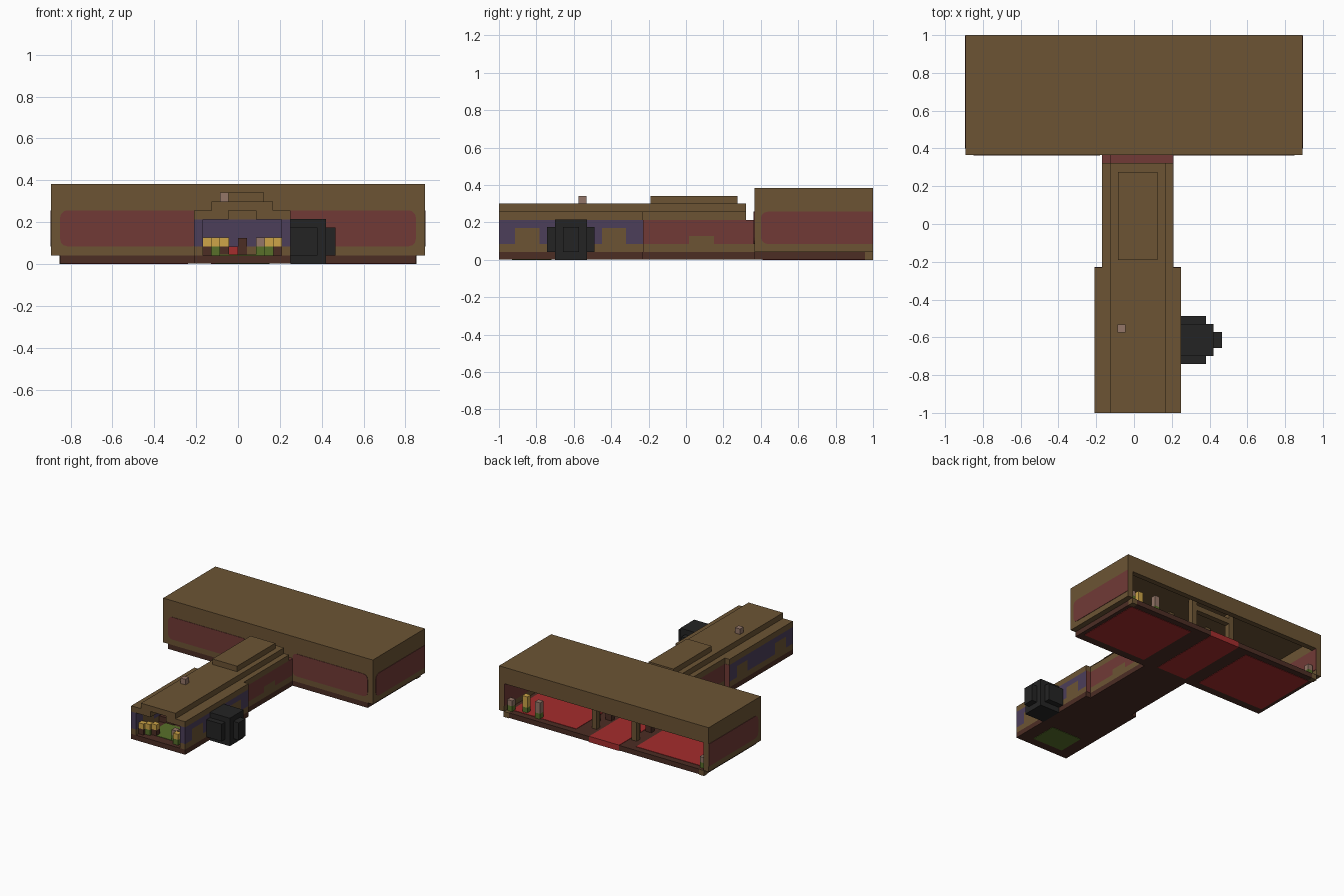
import bpy, bmesh, math
from mathutils import Vector

cube = bpy.data.objects.get("Cube")
if cube:
    bpy.data.objects.remove(cube)


def material(name, rgb):
    lin = [((c / 255 + 0.055) / 1.055) ** 2.4 for c in rgb]
    m = bpy.data.materials.new(name)
    m.use_nodes = True
    m.diffuse_color = (*lin, 1)
    m.node_tree.nodes["Principled BSDF"].inputs["Base Color"].default_value = (*lin, 1)
    return m


BROWN = material("timber brown", (108, 84, 52))
DARK = material("dark wood", (76, 45, 36))
RED = material("wall red", (113, 58, 54))
PURPLE = material("wall purple", (76, 62, 90))
BLACK = material("black", (36, 36, 36))
CARPET = material("carpet red", (165, 45, 45))
GREEN = material("green", (88, 112, 42))
YELLOW = material("yellow", (205, 165, 72))
SKIN = material("pale clay", (148, 118, 104))

V = 0.042  # size of one building block


def finish(name, bm, mat):
    bmesh.ops.recalc_face_normals(bm, faces=bm.faces)
    mesh = bpy.data.meshes.new(name)
    bm.to_mesh(mesh)
    bm.free()
    mesh.materials.append(mat)
    ob = bpy.data.objects.new(name, mesh)
    bpy.context.collection.objects.link(ob)
    return ob


def box(name, mat, x, y, z):
    """Box from (low, high) ranges on each axis."""
    bm = bmesh.new()
    bmesh.ops.create_cube(bm, size=1)
    for v in bm.verts:
        v.co = [r[0] if c < 0 else r[1] for c, r in zip(v.co, (x, y, z))]
    return finish(name, bm, mat)


def panel(name, u, w, place, out, round_end=True, r=0.035):
    """Thin rounded panel; place maps (u, w) to a point, out is its thickness."""
    bm = bmesh.new()
    pts = []
    corners = [(u[1], w[1], 0), (u[0], w[1], 1), (u[0], w[0], 2), (u[1], w[0], 3)]
    for cu, cw, k in corners:
        if not round_end and k in (0, 3):
            pts.append((cu, cw))
            continue
        sx, sz = (-1 if k in (0, 3) else 1), (-1 if k < 2 else 1)
        for i in range(4):
            a = math.pi / 2 * (k + i / 3)
            pts.append((cu + r * (sx + math.cos(a)), cw + r * (sz + math.sin(a))))
    f = bm.faces.new([bm.verts.new(place(*p)) for p in pts])
    ext = bmesh.ops.extrude_face_region(bm, geom=[f])
    verts = [g for g in ext["geom"] if isinstance(g, bmesh.types.BMVert)]
    bmesh.ops.translate(bm, vec=Vector(out), verts=verts)
    return finish(name, bm, RED)


# --- Cross hall -----------------------------------------------------------
HX, HY, TOP, LINTEL = 0.893, 0.365, 0.383, 0.257
box("hall_floor", DARK, (-0.85, 0.85), (HY, 0.998), (0.003, V))
box("hall_roof", BROWN, (-HX, HX), (HY, 1), (TOP - V, TOP))
box("hall_back_lintel", BROWN, (-HX, HX), (1 - V, 1), (LINTEL, TOP - V))
box("hall_front_wall_right", BROWN, (-HX, -0.13), (HY, HY + V), (V, TOP - V))
box("hall_front_wall_left", BROWN, (0.165, HX), (HY, HY + V), (V, TOP - V))
box("hall_door_lintel", BROWN, (-0.13, 0.165), (HY, HY + V), (0.17, TOP - V))
for side, s in (("right", -1), ("left", 1)):
    box("hall_end_wall_" + side, BROWN, sorted((s * 0.85, s * HX)),
        (HY + V, 1), (V, TOP - V))
    box("hall_corner_foot_" + side, BROWN, sorted((s * 0.81, s * 0.853)),
        (1 - V, 1), (0, V))
    panel("hall_end_panel_" + side, (HY + 0.035, 0.999), (0.085, LINTEL),
          lambda u, w: (s * HX, u, w), (s * 0.003, 0, 0), False)
    panel("hall_end_inner_panel_" + side, (HY + V, 0.999), (0.085, LINTEL),
          lambda u, w: (s * 0.85, u, w), (-s * 0.003, 0, 0), False)
for side, u in (("right", (-0.85, -0.18)), ("left", (0.21, 0.85))):
    panel("hall_front_panel_" + side, u, (0.085, LINTEL),
          lambda u, w: (u, HY, w), (0, -0.003, 0))

# Carpets run through the floor
box("carpet_left", CARPET, (0.27, 0.82), (0.43, 0.95), (0, V + 0.003))
box("carpet_middle", CARPET, (-0.13, 0.125), (0.41, 1), (0, V + 0.003))
box("carpet_right", CARPET, (-0.82, -0.24), (0.43, 0.95), (0, V + 0.003))

# Partitions and arch beside the middle aisle
for side, x in (("right", -0.19), ("left", 0.15)):
    box("aisle_partition_" + side, BROWN, (x, x + V), (HY + V, 0.62), (V, TOP - V))
    box("aisle_post_" + side, BROWN, (x, x + V), (0.83, 0.83 + V), (V, TOP - V))
    box("aisle_door_" + side, DARK, (x - 0.004, x + V + 0.004), (0.66, 0.70), (V, 0.17))
    box("aisle_seat_" + side, DARK, (x + 0.06, x + 0.06 + V), (0.74, 0.74 + V), (V, 0.13))
box("aisle_beam", BROWN, (-0.148, 0.15), (0.83, 0.83 + V), (LINTEL, LINTEL + V))

# Benches and tables in both rooms
for side, x0, x1 in (("left", 0.32, 0.74), ("right", -0.72, -0.32)):
    box("bench_seat_" + side, DARK, (x0, x1), (0.43, 0.51), (0.105, 0.125))
    box("bench_back_" + side, DARK, (x0, x1), (0.408, 0.43), (0.105, 0.17))
    for i, x in enumerate((x0, x1 - V)):
        box(f"bench_leg_{side}_{i}", DARK, (x, x + V), (0.43, 0.5), (V, 0.105))

# --- Long wing ------------------------------------------------------------
FX, NX, MID, JOIN = (-0.21, 0.25), (-0.17, 0.21), -0.23, 0.322
box("wing_floor_front", DARK, FX, (-1, MID), (0.003, V))
box("wing_floor_rear", DARK, NX, (MID, HY), (0.003, V))
box("green_rug", GREEN, (-0.11, 0.15), (-0.93, -0.72), (0, V + 0.003))

EAVE, SHOULDER, RIDGE = 0.213, 0.257, 0.30
box("shoulder_roof_right", BROWN, (FX[0], -0.045), (-1, -0.62), (EAVE, SHOULDER))
box("shoulder_roof_left", BROWN, (0.085, FX[1]), (-1, -0.62), (EAVE, SHOULDER))
box("shoulder_roof_middle", BROWN, FX, (-0.62, MID), (EAVE, SHOULDER))
box("shoulder_roof_rear", BROWN, NX, (MID, JOIN), (EAVE, SHOULDER))
box("ridge_roof", BROWN, (-0.127, 0.167), (-1, JOIN), (SHOULDER, RIDGE))
box("roof_lantern", BROWN, (-0.085, 0.125), (-0.19, 0.275), (RIDGE, 0.342))
box("chimney", SKIN, (-0.087, -0.045), (-0.575, -0.533), (RIDGE, 0.342))
box("link_roof", RED, (-0.127, NX[1]), (JOIN, HY), (0.172, EAVE))

# Side walls, stacked in coloured bands
for side, s in (("right", -1), ("left", 1)):
    k = 0 if s < 0 else 1
    outer, inner = sorted((FX[k], FX[k] - s * V)), sorted((NX[k], NX[k] - s * V))
    box("front_wall_base_" + side, BROWN, outer, (-1, MID), (V, 0.085))
    box("front_wall_band_" + side, PURPLE, outer, (-1, MID), (0.17, EAVE))
    edges = [-1, -0.915, -0.783, -0.45, -0.32, MID]
    for i, (a, b) in enumerate(zip(edges, edges[1:])):
        box(f"front_wall_bay_{side}_{i}", BROWN if i % 2 else PURPLE,
            outer, (a, b), (0.085, 0.17))
    box("rear_wall_base_" + side, BROWN, inner, (MID, HY), (V, 0.085))
    box("rear_wall_band_" + side, RED, inner, (MID, JOIN), (0.128, EAVE))
    box("link_wall_" + side, RED, inner, (JOIN, HY), (0.085, 0.172))
    redges = [MID, 0.015, 0.15, JOIN]
    for i, (a, b) in enumerate(zip(redges, redges[1:])):
        box(f"rear_wall_bay_{side}_{i}", BROWN if i == 1 else RED,
            inner, (a, b), (0.085, 0.128))
    box("step_wall_" + side, RED, sorted((FX[k], NX[k])), (MID - 0.002, MID + 0.002),
        (V, EAVE))

# Partition and furniture in the front room
box("room_partition", PURPLE, (-0.168, 0.208), (-0.62, -0.58), (V, EAVE))
box("room_skirting", BROWN, (-0.168, 0.208), (-0.624, -0.62), (V, 0.085))
box("room_door", DARK, (0, V), (-0.63, -0.62), (V, 0.125))
box("red_chest", CARPET, (-V, 0), (-0.66, -0.624), (V, 0.085))
box("counter_right", DARK, (-0.167, -0.045), (-0.72, -0.68), (V, 0.085))
box("counter_left", DARK, (0.165, 0.206), (-0.9, -0.7), (V, 0.085))

# --- Black stepped dome beside the wing -------------------------------------
cy = -0.615
for i, (x1, half, z) in enumerate(((0.38, 0.127, (V, 0.175)), (0.42, 0.085, (0, 0.215)),
                                   (0.465, V, (V, 0.175)))):
    box(f"dome_step_{i}", BLACK, (FX[1], x1), (cy - half, cy + half), z)


# --- Small block figures ----------------------------------------------------
def figure(name, x, y, mats):
    for i, m in enumerate(mats):
        z = V + i * V
        box(f"{name}_{i}", m, (x, x + V), (y, y + V), (z, z + V))


figure("guest_a", -0.127, -0.95, (GREEN, YELLOW))
figure("guest_b", 0.085, -0.93, (GREEN, SKIN))
figure("guest_c", 0.127, -0.97, (GREEN, YELLOW))
figure("guest_d", 0.80, 0.93, (GREEN, SKIN))
figure("guest_e", 0.70, 0.89, (GREEN, YELLOW, YELLOW))
figure("guest_f", 0.57, 0.92, (GREEN, SKIN, SKIN))
figure("guest_g", -0.84, 0.93, (GREEN, SKIN))
for i, (x, y) in enumerate(((-0.168, -0.97), (-0.085, -0.93), (0.167, -0.93))):
    box(f"yellow_pack_{i}", YELLOW, (x, x + V), (y, y + V), (0.085, 0.127))
    box(f"pack_stand_{i}", DARK, (x, x + V), (y, y + V), (V, 0.085))
